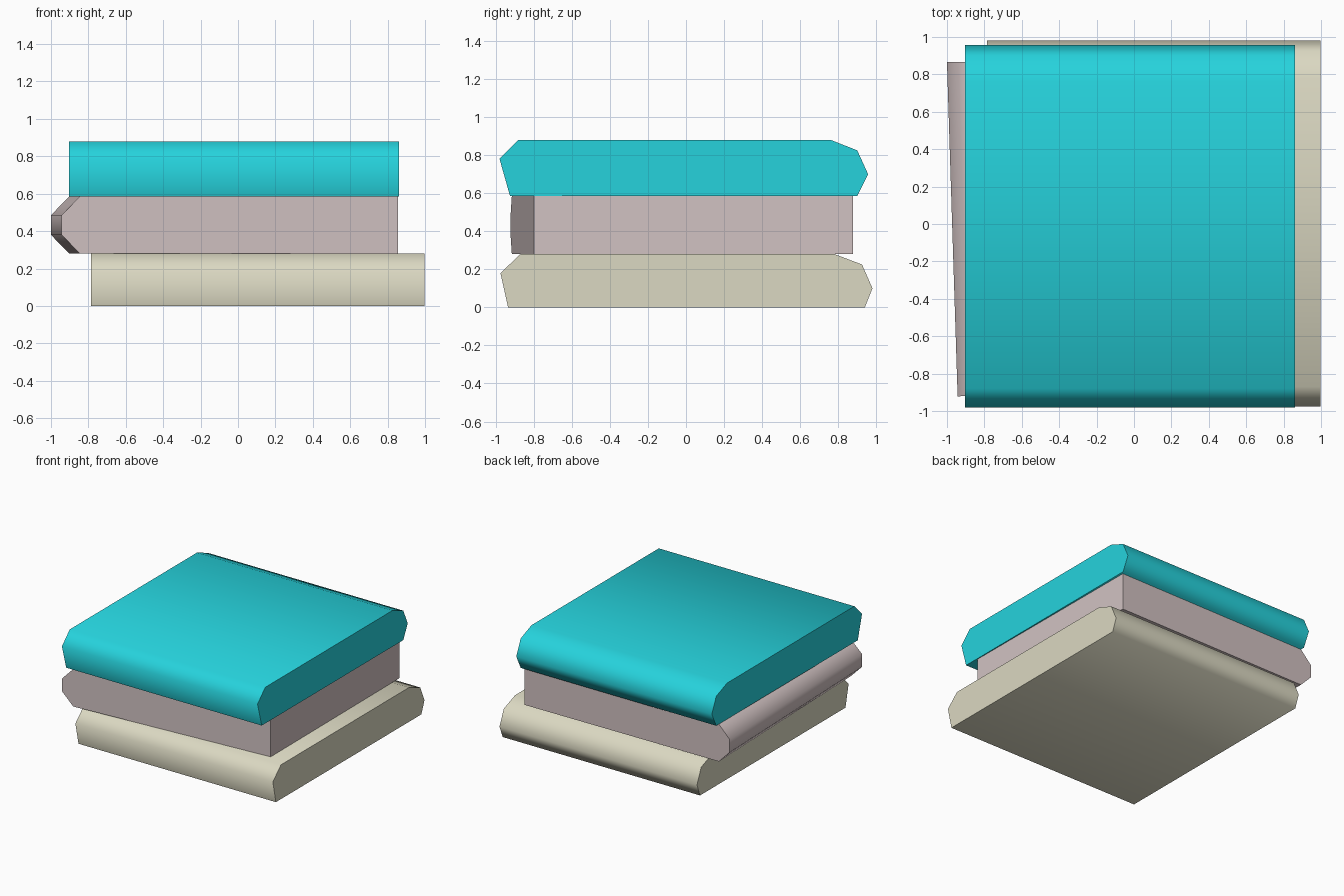
import bpy, bmesh, math

if "Cube" in bpy.data.objects:
    bpy.data.objects.remove(bpy.data.objects["Cube"])


def material(name, rgb):
    m = bpy.data.materials.new(name)
    m.diffuse_color = (*rgb, 1)
    m.use_nodes = True
    m.node_tree.nodes["Principled BSDF"].inputs["Base Color"].default_value = m.diffuse_color
    return m


def prism(name, end_a, end_b, mat):
    """Closed solid between two matching outlines, smooth round the outline, flat ends."""
    bm = bmesh.new()
    a = [bm.verts.new(p) for p in end_a]
    b = [bm.verts.new(p) for p in end_b]
    n = len(a)
    bm.faces.new(a)
    bm.faces.new(b[::-1])
    for i in range(n):
        j = (i + 1) % n
        bm.faces.new((a[i], a[j], b[j], b[i]))
    bmesh.ops.recalc_face_normals(bm, faces=bm.faces[:])
    me = bpy.data.meshes.new(name)
    bm.to_mesh(me)
    bm.free()
    me.materials.append(mat)
    ob = bpy.data.objects.new(name, me)
    bpy.context.collection.objects.link(ob)
    bpy.ops.object.select_all(action='DESELECT')
    ob.select_set(True)
    bpy.context.view_layer.objects.active = ob
    bpy.ops.object.shade_smooth_by_angle(angle=math.radians(70))
    return ob


def slab(name, x0, x1, profile, mat):
    return prism(name, [(x0, y, z) for y, z in profile],
                 [(x1, y, z) for y, z in profile], mat)


cream = material("cream", (0.71, 0.69, 0.54))
pink = material("dusty pink", (0.64, 0.54, 0.54))
cyan = material("cyan", (0.019, 0.65, 0.72))

# Bottom slab, rounded front and back edges
slab("bottom_slab", -0.785, 0.997,
     [(-0.935, 0), (-0.975, 0.18), (-0.87, 0.28), (0.78, 0.28),
      (0.925, 0.225), (0.98, 0.10), (0.94, 0)], cream)

# Middle slab, slightly skewed, with a bevelled left edge
z = (0.28, 0.38, 0.485, 0.585)
inset = (0.097, 0, 0, 0.097)


def middle_end(xl, yl, xr, yr):
    left = [(xl + d, yl + (yr - yl) * d / (xr - xl), h) for d, h in zip(inset, z)]
    return left + [(xr, yr, z[3]), (xr, yr, z[0])]


prism("middle_slab", middle_end(-0.943, -0.922, 0.855, -0.80),
      middle_end(-1.0, 0.865, 0.845, 0.878), pink)

# Top slab, rounded front and back edges
slab("top_slab", -0.903, 0.862,
     [(-0.925, 0.585), (-0.98, 0.78), (-0.88, 0.88), (0.76, 0.88),
      (0.90, 0.825), (0.957, 0.70), (0.90, 0.585)], cyan)
